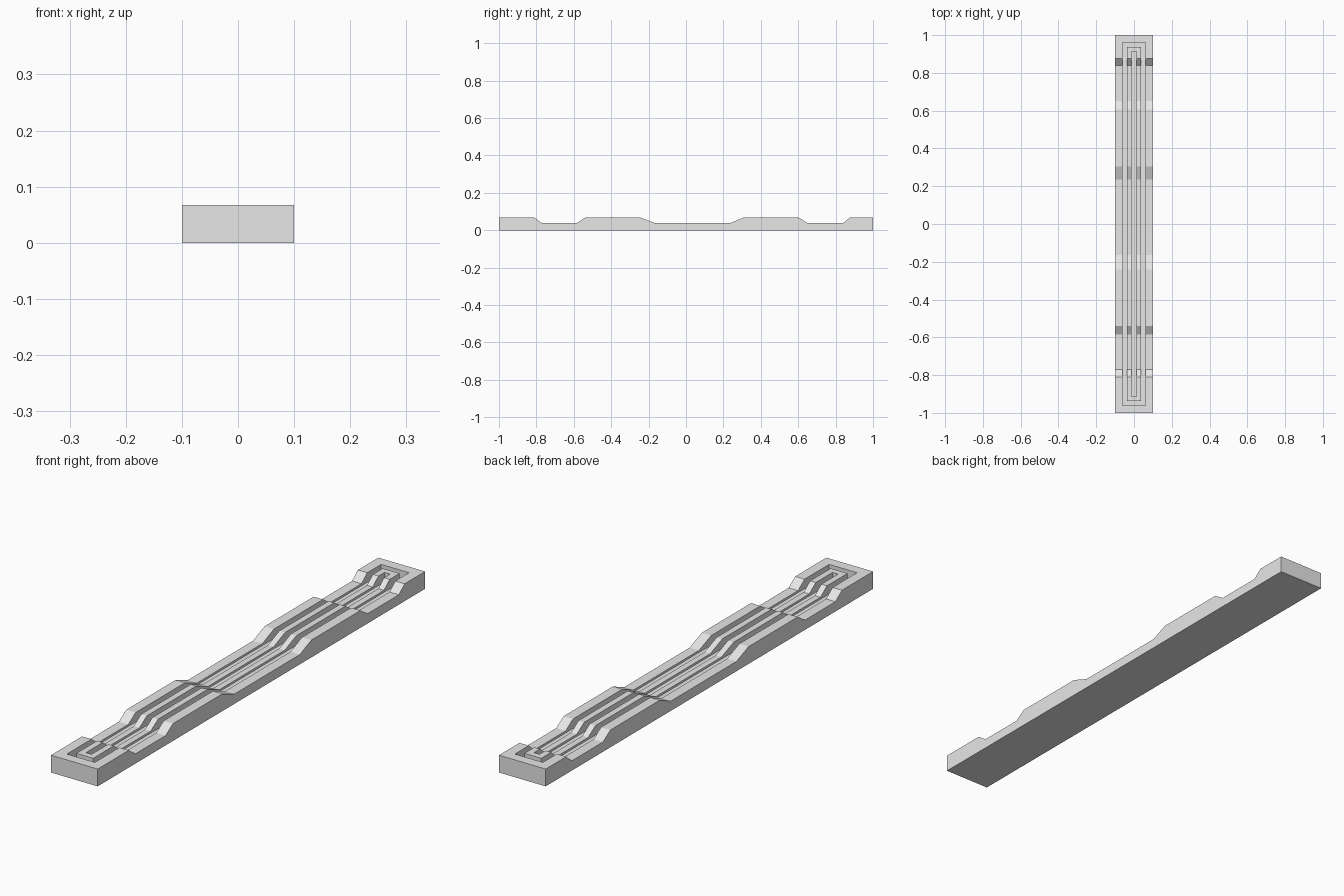
import bpy, bmesh

cube = bpy.data.objects.get("Cube")
if cube:
    bpy.data.objects.remove(cube, do_unlink=True)

HIGH, LOW, FLOOR = 0.067, 0.038, 0.03

grey = bpy.data.materials.new("light_grey")
grey.use_nodes = True
color = (0.8, 0.8, 0.8, 1)
grey.diffuse_color = color
grey.node_tree.nodes["Principled BSDF"].inputs["Base Color"].default_value = color


def make_object(name, bm):
    bmesh.ops.recalc_face_normals(bm, faces=bm.faces)
    mesh = bpy.data.meshes.new(name)
    bm.to_mesh(mesh)
    bm.free()
    mesh.materials.append(grey)
    obj = bpy.data.objects.new(name, mesh)
    bpy.context.collection.objects.link(obj)
    return obj


def extrude(bm, faces, vec):
    new = bmesh.ops.extrude_face_region(bm, geom=faces)["geom"]
    verts = [g for g in new if isinstance(g, bmesh.types.BMVert)]
    bmesh.ops.translate(bm, verts=verts, vec=vec)


def rectangle(bm, x, y):
    corners = ((-x, -y), (x, -y), (x, y), (-x, y))
    return [bm.verts.new((a, b, FLOOR)) for a, b in corners]


# Bar: stepped side profile extruded across the width
steps = [(-0.81, HIGH), (-0.77, LOW), (-0.585, LOW), (-0.54, HIGH),
         (-0.24, HIGH), (-0.165, LOW), (0.235, LOW), (0.305, HIGH),
         (0.605, HIGH), (0.65, LOW), (0.84, LOW), (0.875, HIGH)]
profile = [(-1, 0), (-1, HIGH)] + steps + [(1, HIGH), (1, 0)]
bm = bmesh.new()
side = bm.faces.new([bm.verts.new((-0.1, y, z)) for y, z in profile])
extrude(bm, [side], (0.2, 0, 0))
bar = make_object("stepped_bar", bm)

# Ring groove cutter
bm = bmesh.new()
outer, inner = rectangle(bm, 0.06, 0.96), rectangle(bm, 0.036, 0.936)
ring = []
for i in range(4):
    j = (i + 1) % 4
    ring.append(bm.faces.new((outer[i], outer[j], inner[j], inner[i])))
extrude(bm, ring, (0, 0, 0.1))
ring_cutter = make_object("ring_groove_cutter", bm)

# Central slot cutter
bm = bmesh.new()
extrude(bm, [bm.faces.new(rectangle(bm, 0.012, 0.912))], (0, 0, 0.1))
slot_cutter = make_object("centre_slot_cutter", bm)

# Flat-bottomed grooves cut into the bar
for cutter in (ring_cutter, slot_cutter):
    cutter.hide_render = True
    cutter.hide_set(True)
    mod = bar.modifiers.new(cutter.name, "BOOLEAN")
    mod.operation = "DIFFERENCE"
    mod.solver = "EXACT"
    mod.object = cutter
